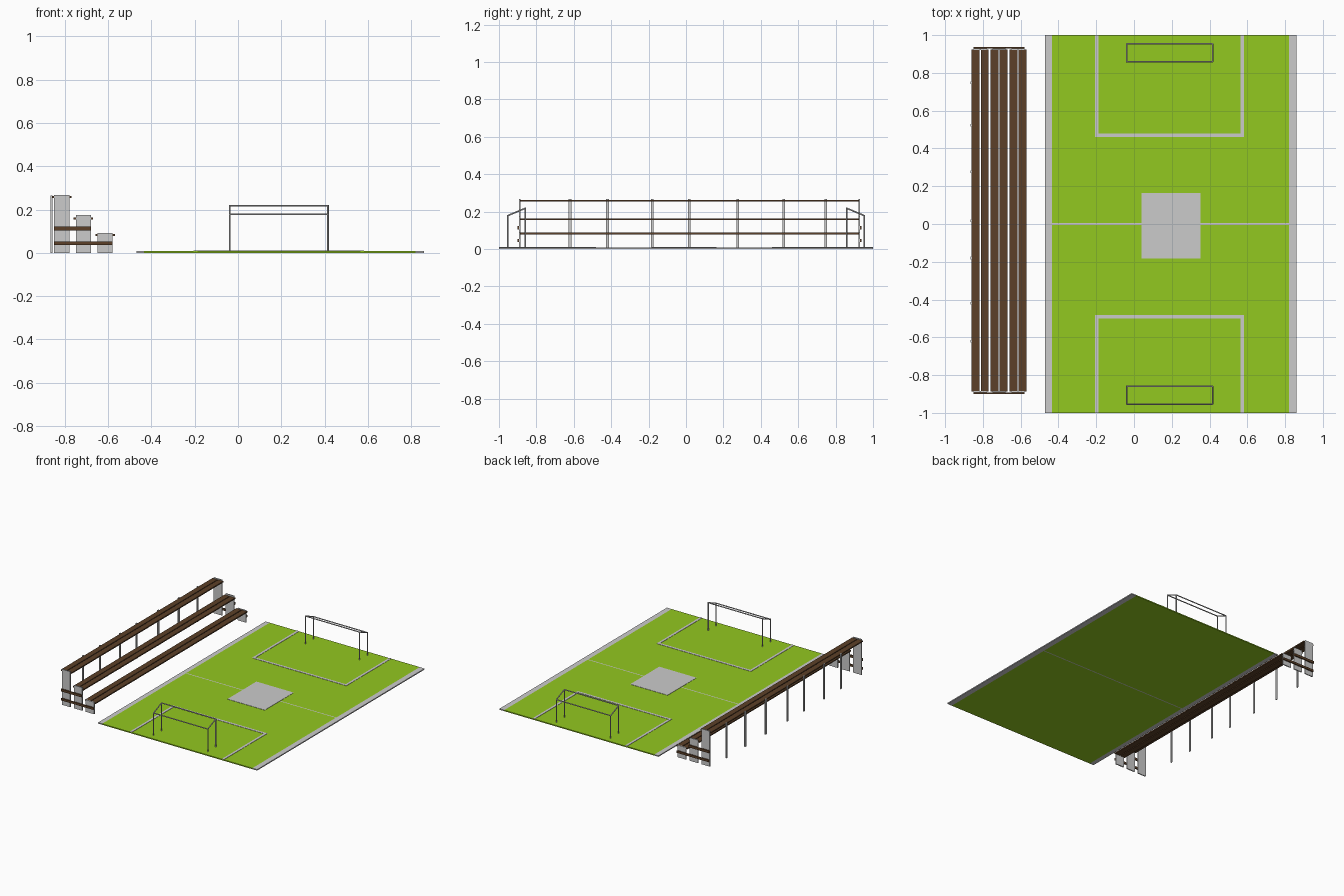
import bpy, bmesh
from mathutils import Vector

if "Cube" in bpy.data.objects:
    bpy.data.objects.remove(bpy.data.objects["Cube"])


def material(name, rgb):
    m = bpy.data.materials.new(name)
    m.diffuse_color = (*rgb, 1)
    m.use_nodes = True
    m.node_tree.nodes["Principled BSDF"].inputs["Base Color"].default_value = m.diffuse_color
    return m


GRASS = material("grass_green", (0.29, 0.58, 0.014))
WOOD = material("wood_brown", (0.107, 0.051, 0.021))


def finish(name, bm, mat=None):
    me = bpy.data.meshes.new(name)
    bm.to_mesh(me)
    bm.free()
    ob = bpy.data.objects.new(name, me)
    bpy.context.collection.objects.link(ob)
    if mat:
        me.materials.append(mat)
    return ob


def box(name, x, y, z, mat=None):
    bm = bmesh.new()
    bmesh.ops.create_cube(bm, size=1)
    for v in bm.verts:
        v.co = Vector([(r[0] + r[1]) / 2 + c * (r[1] - r[0])
                       for c, r in zip(v.co, (x, y, z))])
    return finish(name, bm, mat)


def bar_frame(name, bars, radius):
    # One mesh of round bars, each given by its two end points
    bm = bmesh.new()
    for a, b in bars:
        a, b = Vector(a), Vector(b)
        d = b - a
        res = bmesh.ops.create_cone(bm, cap_ends=True, segments=8, radius1=radius,
                                    radius2=radius, depth=d.length + radius)
        rot = d.to_track_quat('Z', 'Y')
        for v in res["verts"]:
            v.co = rot @ v.co + (a + b) / 2
    return finish(name, bm)


# Pitch: two grass halves, halfway line and side strips
TOP = 0.008
for name, y in (("front", (-1, -0.004)), ("back", (0.004, 1))):
    box(f"grass_{name}", (-0.435, 0.82), y, (0, TOP), GRASS)
box("halfway_line", (-0.435, 0.82), (-0.004, 0.004), (0, TOP))
box("side_strip_left", (-0.47, -0.435), (-1, 1), (0, TOP))
box("side_strip_right", (0.82, 0.86), (-1, 1), (0, TOP))

# Painted markings
PAINT = (TOP - 0.002, TOP + 0.002)
box("centre_square", (0.04, 0.352), (-0.183, 0.163), PAINT)
for name, s, inner in (("front", -1, 0.49), ("back", 1, 0.47)):
    def span(a, b):
        return tuple(sorted((s * a, s * b)))
    box(f"penalty_line_{name}", (-0.206, 0.583), span(inner - 0.009, inner + 0.009), PAINT)
    for side, x in (("left", (-0.206, -0.188)), ("right", (0.565, 0.583))):
        box(f"penalty_side_{name}_{side}", x, span(inner + 0.009, 1), PAINT)

# Goals: tall front posts, lower back posts, sloped top frame
GX = (-0.038, 0.416)
for name, s in (("front", -1), ("back", 1)):
    yf, yb, zf, zb = s * 0.859, s * 0.954, 0.218, 0.178
    bars = [((GX[0], yf, zf), (GX[1], yf, zf)), ((GX[0], yb, zb), (GX[1], yb, zb))]
    for x in GX:
        bars += [((x, yf, 0.004), (x, yf, zf)), ((x, yb, 0.004), (x, yb, zb)),
                 ((x, yf, zf), (x, yb, zb))]
    bar_frame(f"goal_{name}", bars, 0.004)

# Bleachers: three benches of two planks with an end panel at each end
Y0, Y1 = -0.888, 0.925
for i, (cx, seat, panel) in enumerate(((-0.814, 0.262, 0.268),
                                       (-0.714, 0.163, 0.174),
                                       (-0.614, 0.087, 0.091))):
    for side, x in (("back", (cx - 0.045, cx - 0.003)), ("front", (cx + 0.003, cx + 0.045))):
        box(f"seat_plank_{i}_{side}", x, (Y0, Y1), (seat - 0.009, seat), WOOD)
    for end, y in (("front", (Y0 - 0.004, Y0 + 0.004)), ("back", (Y1 - 0.004, Y1 + 0.004))):
        box(f"end_panel_{i}_{end}", (cx - 0.035, cx + 0.035), y, (0, panel))

# Wooden rails tying the end panels together
for end, y in (("front", (Y0 - 0.013, Y0 - 0.004)), ("back", (Y1 + 0.004, Y1 + 0.013))):
    box(f"lower_rail_{end}", (-0.849, -0.579), y, (0.036, 0.052), WOOD)
    box(f"upper_rail_{end}", (-0.851, -0.679), y, (0.104, 0.122), WOOD)

# Posts along the back of the top bench
for i, y in enumerate((-0.62, -0.42, -0.18, 0.017, 0.277, 0.522, 0.747)):
    box(f"back_post_{i}", (-0.865, -0.857), (y - 0.007, y + 0.007), (0, 0.266))
